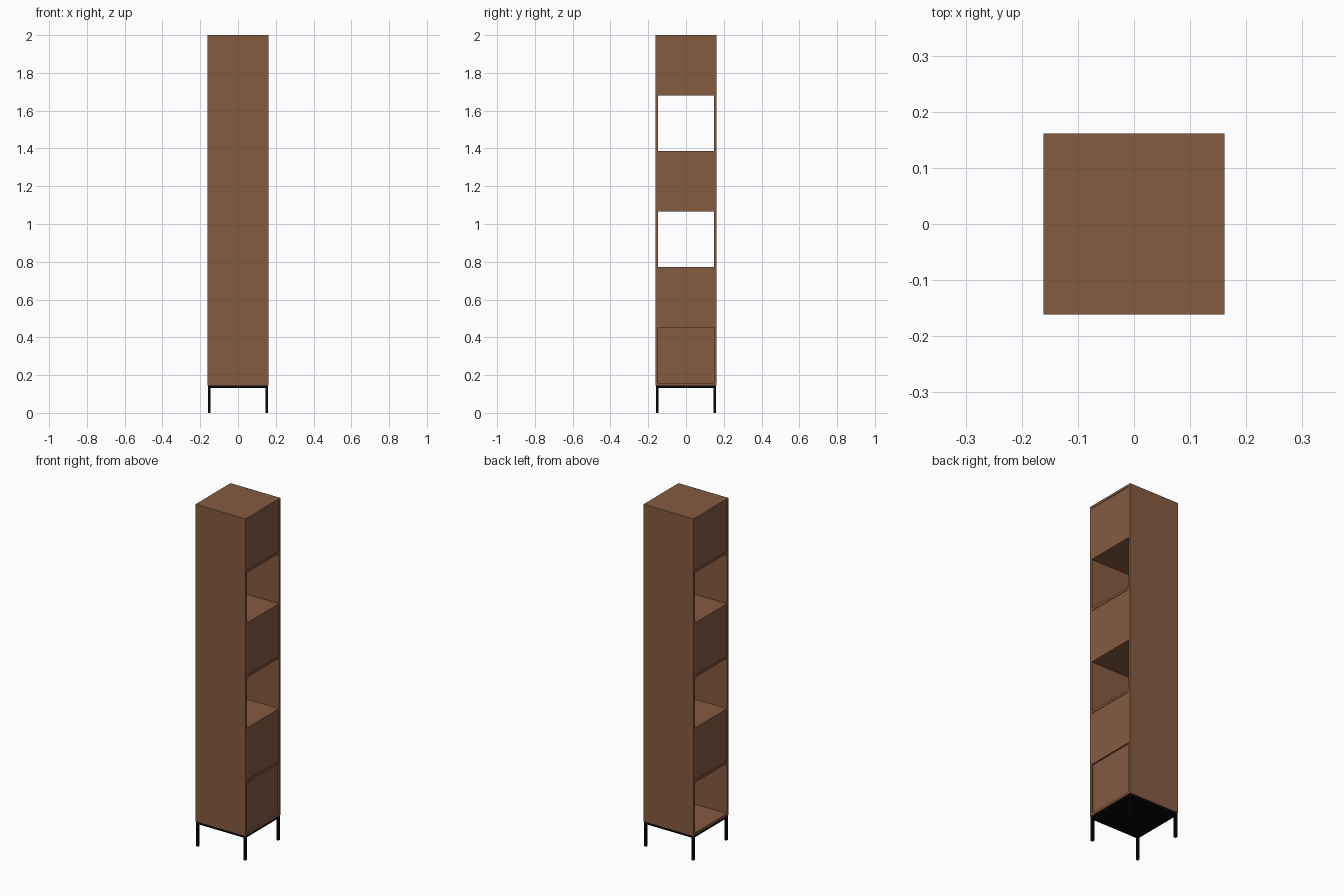
import bpy

cube = bpy.data.objects.get("Cube")
if cube:
    bpy.data.objects.remove(cube, do_unlink=True)


def make_material(name, rgb):
    mat = bpy.data.materials.new(name)
    mat.use_nodes = True
    color = (*rgb, 1.0)
    mat.diffuse_color = color
    mat.node_tree.nodes["Principled BSDF"].inputs["Base Color"].default_value = color
    return mat


WOOD = make_material("brown wood", (0.235, 0.106, 0.053))
METAL = make_material("black metal", (0.002, 0.002, 0.002))


def box(name, low, high, mat):
    """Axis-aligned box between two corners."""
    x0, y0, z0 = low
    x1, y1, z1 = high
    verts = [(x, y, z) for z in (z0, z1)
             for x, y in ((x0, y0), (x1, y0), (x1, y1), (x0, y1))]
    faces = [(3, 2, 1, 0), (4, 5, 6, 7)]
    faces += [(i, (i + 1) % 4, (i + 1) % 4 + 4, i + 4) for i in range(4)]
    mesh = bpy.data.meshes.new(name)
    mesh.from_pydata(verts, [], faces)
    mesh.materials.append(mat)
    obj = bpy.data.objects.new(name, mesh)
    bpy.context.collection.objects.link(obj)
    return obj


HALF = 0.1615      # half width and half depth
T = 0.0134         # board thickness
BASE = 0.145       # underside of the cabinet
TOP = 2.0
INNER = HALF - T
COUNT = 6
STEP = (TOP - T - BASE) / COUNT

# Full-height side walls, top and bottom boards
box("front_wall", (-HALF, -HALF, BASE), (HALF, -INNER, TOP), WOOD)
box("back_wall", (-HALF, INNER, BASE), (HALF, HALF, TOP), WOOD)

for i in range(COUNT + 1):
    z = BASE + i * STEP
    name = {0: "bottom_board", COUNT: "top_board"}.get(i, f"shelf_{i}")
    box(name, (-HALF, -INNER, z), (HALF, INNER, z + T), WOOD)


# Closing panels, set back slightly between the boards
def panel(name, level, side, recess):
    z = BASE + level * STEP
    outer = side * (HALF - recess)
    inner = side * (HALF - recess - T)
    box(name, (min(outer, inner), -INNER, z + T),
        (max(outer, inner), INNER, z + STEP), WOOD)


for level in (1, 3, 5):
    panel(f"left_panel_{level}", level, 1, 0.003)
    panel(f"right_panel_{level}", level, -1, 0.003)
panel("left_panel_bottom", 0, 1, 0.009)

# Metal base: plate under the cabinet and four corner legs
LEG = 0.0135
EDGE = HALF - 0.002
box("base_plate", (-EDGE, -EDGE, BASE - LEG), (EDGE, EDGE, BASE), METAL)
for sx, side in ((1, "left"), (-1, "right")):
    for sy, end in ((-1, "front"), (1, "back")):
        xs = sorted((sx * EDGE, sx * (EDGE - LEG)))
        ys = sorted((sy * EDGE, sy * (EDGE - LEG)))
        box(f"{end}_{side}_leg", (xs[0], ys[0], 0), (xs[1], ys[1], BASE - LEG), METAL)
